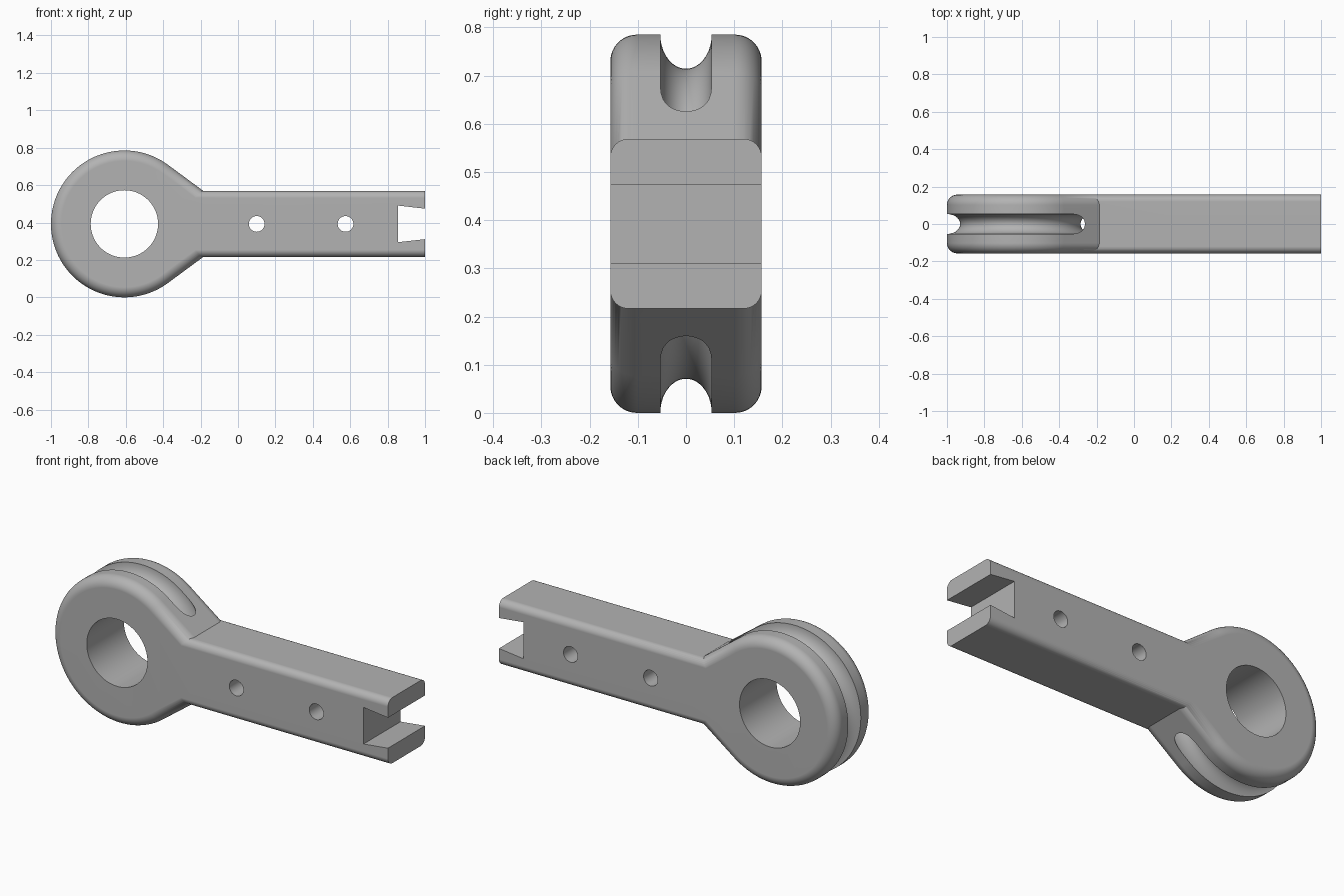
import bpy, bmesh
from math import sin, cos, acos, atan2, hypot, pi, radians
from mathutils import Vector

if "Cube" in bpy.data.objects:
    bpy.data.objects.remove(bpy.data.objects["Cube"], do_unlink=True)

HUB_X, MID_Z, HUB_R = -0.6075, 0.3925, 0.3925
HALF_Y, BAR_H, NECK_X = 0.157, 0.176, -0.185

gray = bpy.data.materials.new("plain gray")
gray.use_nodes = True
gray.diffuse_color = (0.45, 0.45, 0.45, 1)
gray.node_tree.nodes["Principled BSDF"].inputs["Base Color"].default_value = (0.45, 0.45, 0.45, 1)


def make_object(name, bm):
    bmesh.ops.recalc_face_normals(bm, faces=bm.faces)
    mesh = bpy.data.meshes.new(name)
    bm.to_mesh(mesh)
    bm.free()
    mesh.materials.append(gray)
    obj = bpy.data.objects.new(name, mesh)
    bpy.context.collection.objects.link(obj)
    return obj


def slab(name, outline, half, radius=0, rounded=lambda e: False):
    """Extrude an (x, z) outline along y, rounding the chosen edges."""
    bm = bmesh.new()
    face = bm.faces.new([bm.verts.new((x, -half, z)) for x, z in outline])
    moved = bmesh.ops.extrude_face_region(bm, geom=[face])["geom"]
    verts = [v for v in moved if isinstance(v, bmesh.types.BMVert)]
    bmesh.ops.translate(bm, verts=verts, vec=(0, 2 * half, 0))
    bmesh.ops.recalc_face_normals(bm, faces=bm.faces)
    edges = [e for e in bm.edges if rounded(e)]
    if edges:
        bmesh.ops.bevel(bm, geom=edges, offset=radius, segments=8, profile=0.5, affect='EDGES')
    return make_object(name, bm)


def circle(cx, r, n):
    return [(cx + r * cos(2 * pi * i / n), MID_Z + r * sin(2 * pi * i / n)) for i in range(n)]


def ring_cutter(name, section, n=128):
    """Revolve a closed (radius, y) section around the hub axis."""
    bm = bmesh.new()
    rings = [[bm.verts.new((HUB_X + r * cos(2 * pi * i / n), y, MID_Z + r * sin(2 * pi * i / n)))
              for r, y in section] for i in range(n)]
    m = len(section)
    for i in range(n):
        a, b = rings[i], rings[(i + 1) % n]
        for j in range(m):
            k = (j + 1) % m
            bm.faces.new((a[j], a[k], b[k], b[j]))
    return make_object(name, bm)


def combine(target, other, operation):
    mod = target.modifiers.new(other.name, 'BOOLEAN')
    mod.operation, mod.solver, mod.object = operation, 'EXACT', other
    bpy.context.view_layer.objects.active = target
    bpy.ops.object.modifier_apply(modifier=mod.name)
    bpy.data.objects.remove(other, do_unlink=True)


# Round hub with tangent neck flanks that run on into the bar
px = NECK_X - HUB_X
theta = atan2(BAR_H, px) + acos(HUB_R / hypot(px, BAR_H))
steps = 96
arc = [theta + (2 * pi - 2 * theta) * i / steps for i in range(steps + 1)]
outline = [(HUB_X + HUB_R * cos(a), MID_Z + HUB_R * sin(a)) for a in arc]
tip = Vector((NECK_X, BAR_H)) + 0.11 * Vector((sin(theta), -cos(theta)))
outline += [(tip.x, MID_Z - tip.y), (tip.x, MID_Z + tip.y)]
link_arm = slab("link_arm", outline, HALF_Y, 0.055,
                lambda e: abs(e.verts[0].co.y - e.verts[1].co.y) < 0.001)

# Straight bar, rounded along its length only
bar = slab("bar", [(-0.36, MID_Z - BAR_H), (1, MID_Z - BAR_H), (1, MID_Z + BAR_H), (-0.36, MID_Z + BAR_H)],
           HALF_Y, 0.037, lambda e: abs(e.verts[0].co.x - e.verts[1].co.x) > 0.5)
combine(link_arm, bar, 'UNION')

# Hub bore and two pin holes
for name, x, r, n in (("hub_bore", HUB_X, 0.18, 96), ("inner_pin_hole", 0.1, 0.042, 40),
                      ("outer_pin_hole", 0.575, 0.042, 40)):
    combine(link_arm, slab(name, circle(x, r, n), 0.3), 'DIFFERENCE')

# Dovetail slot in the bar end
slot = [(0.855, -0.098), (1.05, -0.076), (1.05, 0.076), (0.855, 0.098)]
combine(link_arm, slab("end_slot", [(x, MID_Z + z) for x, z in slot], 0.3), 'DIFFERENCE')

# Rope groove around the hub, tunnelling through the neck
section = []
for i in range(32):
    a = 2 * pi * (i + 0.5) / 32
    depth = 0.023 if cos(a) > 0 else 0.072
    section.append((0.3935 + depth * cos(a), 0.0535 * sin(a)))
combine(link_arm, ring_cutter("rope_groove", section), 'DIFFERENCE')

# Smooth curved walls, crisp edges
bpy.ops.object.select_all(action='DESELECT')
link_arm.select_set(True)
bpy.context.view_layer.objects.active = link_arm
bpy.ops.object.shade_smooth_by_angle(angle=radians(28))
weighted = link_arm.modifiers.new("even_shading", 'WEIGHTED_NORMAL')
weighted.keep_sharp = True
